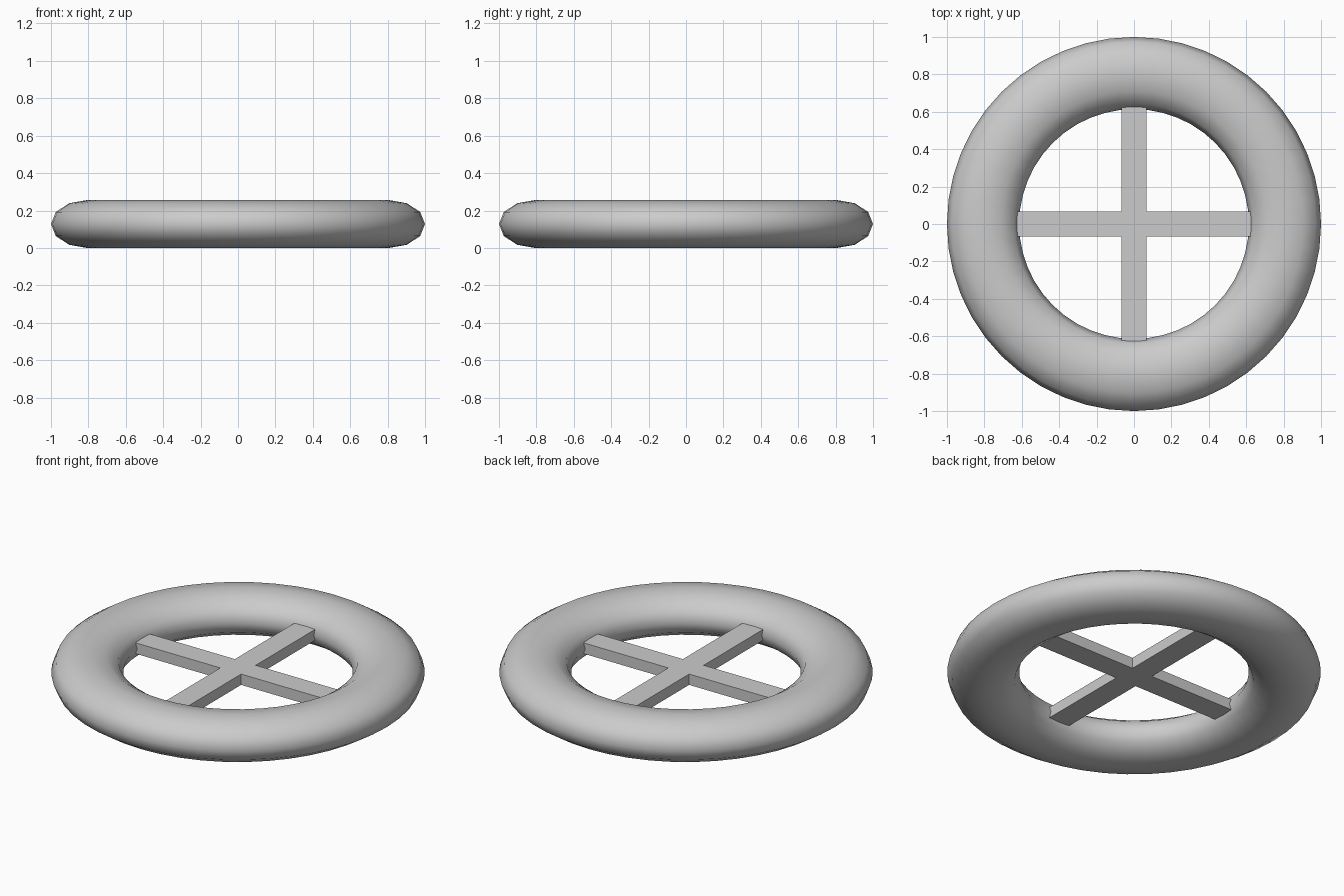
import bpy, bmesh, math

if "Cube" in bpy.data.objects:
    bpy.data.objects.remove(bpy.data.objects["Cube"])

MID_Z = 0.128


def finish(name, bm):
    bmesh.ops.recalc_face_normals(bm, faces=bm.faces)
    mesh = bpy.data.meshes.new(name)
    bm.to_mesh(mesh)
    bm.free()
    obj = bpy.data.objects.new(name, mesh)
    bpy.context.collection.objects.link(obj)
    return obj


# Rim: flattened 12-sided section swept round the z axis
SEGMENTS, SIDES = 48, 12
bm = bmesh.new()
rings = []
for i in range(SEGMENTS):
    a = 2 * math.pi * i / SEGMENTS
    ring = []
    for j in range(SIDES):
        t = 2 * math.pi * j / SIDES
        r = 0.807 + 0.193 * math.cos(t)
        z = MID_Z + 0.128 * math.sin(t)
        ring.append(bm.verts.new((r * math.cos(a), r * math.sin(a), z)))
    rings.append(ring)
for i in range(SEGMENTS):
    p, q = rings[i], rings[(i + 1) % SEGMENTS]
    for j in range(SIDES):
        k = (j + 1) % SIDES
        bm.faces.new((p[j], q[j], q[k], p[k]))
for f in bm.faces:
    f.smooth = True
finish("rim", bm)

# Cross spokes: one plus-shaped outline, extruded, with ends set into the rim
W, L, H = 0.068, 0.68, 0.064
bm = bmesh.new()
outline = []
for i in range(4):
    c, s = round(math.cos(i * math.pi / 2)), round(math.sin(i * math.pi / 2))
    for x, y in ((L, -W), (L, W), (W, W)):
        outline.append(bm.verts.new((x * c - y * s, x * s + y * c, MID_Z - H / 2)))
base = bm.faces.new(outline)
top = bmesh.ops.extrude_face_region(bm, geom=[base], use_keep_orig=True)["geom"]
bmesh.ops.translate(bm, vec=(0, 0, H), verts=[g for g in top if isinstance(g, bmesh.types.BMVert)])
finish("cross_spokes", bm)
